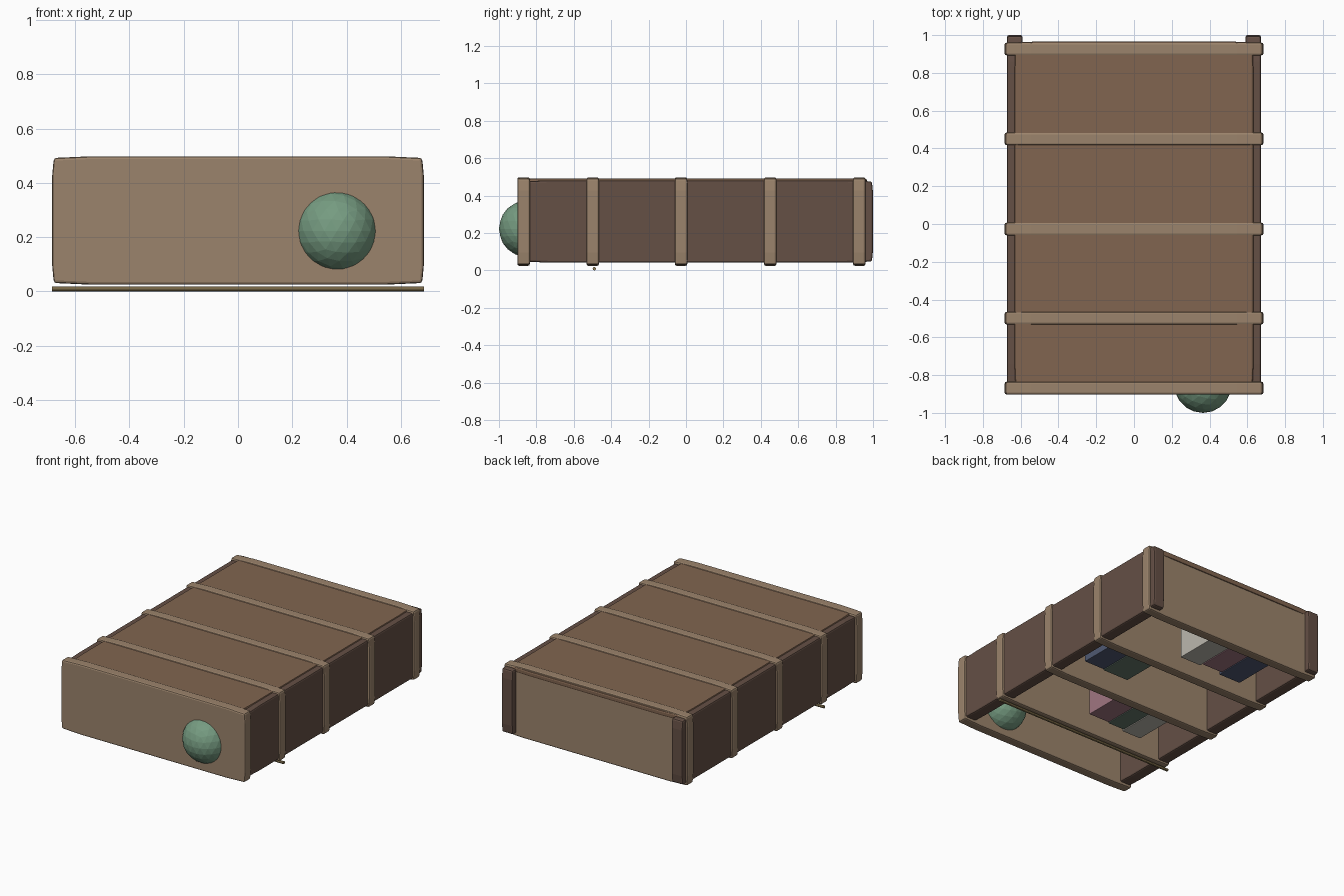
import bpy, bmesh
from mathutils import Matrix

if "Cube" in bpy.data.objects:
    bpy.data.objects.remove(bpy.data.objects["Cube"])


def material(name, rgb):
    m = bpy.data.materials.new(name)
    m.diffuse_color = (*rgb, 1)
    m.use_nodes = True
    m.node_tree.nodes["Principled BSDF"].inputs["Base Color"].default_value = m.diffuse_color
    return m


SHELF = material("light_wood", (0.33, 0.23, 0.15))
SIDE = material("dark_wood", (0.13, 0.08, 0.06))
BACK = material("mid_wood", (0.22, 0.13, 0.08))
GLOBE = material("sage", (0.18, 0.33, 0.22))
ROD = material("brass", (0.30, 0.22, 0.10))
BOOKS = {
    "white": material("cream", (0.50, 0.48, 0.42)),
    "pink": material("rose", (0.35, 0.18, 0.22)),
    "navy": material("navy", (0.08, 0.10, 0.17)),
    "green": material("green", (0.13, 0.19, 0.15)),
}


def finish(bm, name, mat, bevel=0.0):
    bmesh.ops.recalc_face_normals(bm, faces=bm.faces[:])
    me = bpy.data.meshes.new(name)
    bm.to_mesh(me)
    bm.free()
    ob = bpy.data.objects.new(name, me)
    bpy.context.collection.objects.link(ob)
    me.materials.append(mat)
    if bevel:
        mod = ob.modifiers.new("worn_edges", "BEVEL")
        mod.width = bevel
        mod.segments = 2
        mod.limit_method = "ANGLE"
    return ob


def box(name, x, y, z, mat, bevel=0.0):
    bm = bmesh.new()
    mid = [(a + b) / 2 for a, b in (x, y, z)]
    size = [b - a for a, b in (x, y, z)]
    bmesh.ops.create_cube(bm, size=1, matrix=Matrix.Translation(mid) @ Matrix.Diagonal((*size, 1)))
    return finish(bm, name, mat, bevel)


def worn_board(name, axis, start, thick, u, v, mat, drop=0.006, inset=0.14, bevel=0.01):
    """Board with slightly rounded-off corners: outline in (u, v), extruded along axis."""
    (u0, u1), (v0, v1) = u, v
    s = min(inset, (v1 - v0) * 0.15)
    pts = [(u0 + inset, v0), (u1 - inset, v0), (u1 - drop, v0 + drop), (u1, v0 + s),
           (u1, v1 - s), (u1 - drop, v1 - drop), (u1 - inset, v1), (u0 + inset, v1),
           (u0 + drop, v1 - drop), (u0, v1 - s), (u0, v0 + s), (u0 + drop, v0 + drop)]
    place = {"x": lambda a, b: (start, a, b), "y": lambda a, b: (a, start, b),
             "z": lambda a, b: (a, b, start)}[axis]
    bm = bmesh.new()
    face = bm.faces.new([bm.verts.new(place(a, b)) for a, b in pts])
    top = bmesh.ops.extrude_face_region(bm, geom=[face])["geom"]
    step = [thick if k == axis else 0 for k in "xyz"]
    bmesh.ops.translate(bm, vec=step, verts=[g for g in top if isinstance(g, bmesh.types.BMVert)])
    return finish(bm, name, mat, bevel)


# Bookcase lying on its open front: shelves cross the case along y
for i, y in enumerate((-0.902, -0.532, -0.06, 0.417, 0.893)):
    worn_board(f"shelf_{i}", "y", y, 0.067, (-0.685, 0.685), (0.025, 0.498), SHELF)

# Side panels, running past the last shelf as feet
for name, x in (("left_side", -0.672), ("right_side", 0.590)):
    worn_board(name, "x", x, 0.082, (-0.88, 1.0), (0.042, 0.482), SIDE)

# Back panel
worn_board("back_panel", "z", 0.455, 0.036, (-0.632, 0.632), (-0.895, 0.967), BACK)

# Globe sunk into the end shelf
bm = bmesh.new()
bmesh.ops.create_icosphere(bm, subdivisions=3, radius=0.153,
                           matrix=Matrix.Translation((0.365, -0.847, 0.223)))
finish(bm, "globe", GLOBE)

# Thin rail across the open front
bm = bmesh.new()
bmesh.ops.create_cone(bm, cap_ends=True, segments=8, radius1=0.0095, radius2=0.0095, depth=1.37,
                      matrix=Matrix.Translation((0, -0.49, 0.0095)) @ Matrix.Rotation(1.5708, 4, "Y"))
finish(bm, "front_rail", ROD)

# Books: shelf face y, then (colour, right x, left x, height)
ROWS = {
    0.895: [("white", 0.06, -0.10, 0.37), ("pink", -0.105, -0.26, 0.35), ("navy", -0.265, -0.43, 0.38)],
    0.42: [("navy", 0.485, 0.33, 0.32), ("green", 0.325, 0.13, 0.33)],
    -0.058: [("pink", 0.04, -0.12, 0.33), ("green", -0.125, -0.25, 0.34), ("white", -0.255, -0.40, 0.36)],
}
for r, (y, row) in enumerate(ROWS.items()):
    for i, (col, xr, xl, h) in enumerate(row):
        box(f"book_{r}_{i}", (xl, xr), (y - h, y), (0.10, 0.38), BOOKS[col], 0.004)
